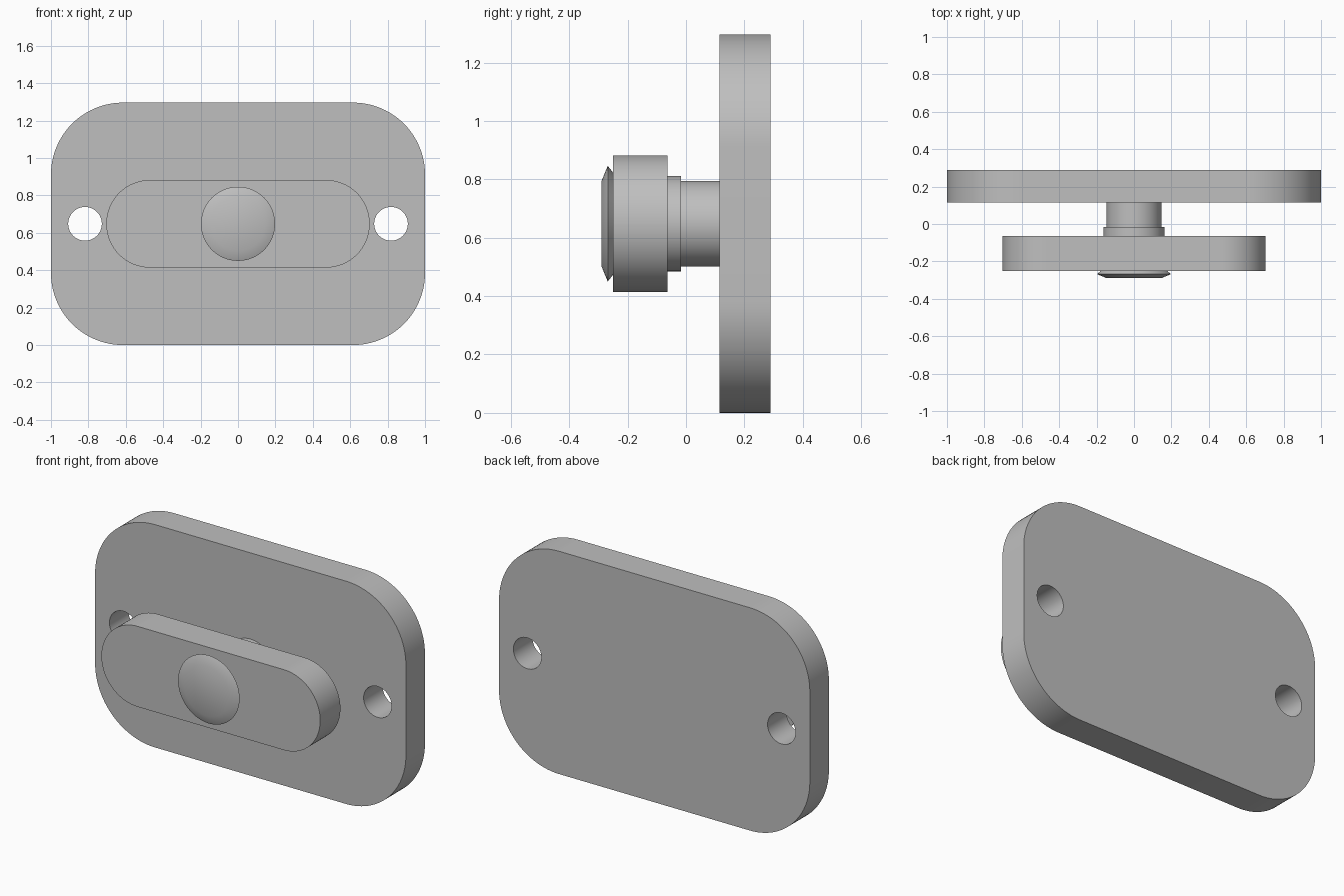
import bpy, bmesh
from math import sin, cos, pi, radians

if "Cube" in bpy.data.objects:
    bpy.data.objects.remove(bpy.data.objects["Cube"])

grey = bpy.data.materials.new("light grey")
grey.use_nodes = True
colour = (0.52, 0.52, 0.52, 1)
grey.diffuse_color = colour
grey.node_tree.nodes["Principled BSDF"].inputs["Base Color"].default_value = colour

MID = 0.648  # height of the common axis


def finish(obj):
    """Weld seams, fix normals, smooth the curved walls and colour the part."""
    bm = bmesh.new()
    bm.from_mesh(obj.data)
    bmesh.ops.remove_doubles(bm, verts=bm.verts, dist=0.0001)
    bmesh.ops.recalc_face_normals(bm, faces=bm.faces)
    bm.to_mesh(obj.data)
    bm.free()
    obj.data.materials.clear()
    obj.data.materials.append(grey)
    bpy.ops.object.select_all(action="DESELECT")
    obj.select_set(True)
    bpy.context.view_layer.objects.active = obj
    bpy.ops.object.shade_smooth_by_angle(angle=radians(25))


def rounded_outline(half_w, half_h, r, cx=0, steps=24):
    """Rounded rectangle; equal sizes and radius give a circle."""
    points = []
    for corner, (sx, sy) in enumerate([(1, 1), (-1, 1), (-1, -1), (1, -1)]):
        for i in range(steps + 1):
            a = (corner + i / steps) * pi / 2
            p = (cx + sx * (half_w - r) + r * cos(a), sy * (half_h - r) + r * sin(a))
            if not points or abs(p[0] - points[-1][0]) + abs(p[1] - points[-1][1]) > 1e-5:
                points.append(p)
    if abs(points[0][0] - points[-1][0]) + abs(points[0][1] - points[-1][1]) < 1e-5:
        points.pop()
    return points


def slab(name, outlines, front, back):
    """Extrude outlines from front to back; inner outlines become holes."""
    curve = bpy.data.curves.new(name, "CURVE")
    curve.dimensions = "2D"
    curve.fill_mode = "BOTH"
    curve.extrude = (back - front) / 2
    for outline in outlines:
        spline = curve.splines.new("POLY")
        spline.points.add(len(outline) - 1)
        for point, (x, y) in zip(spline.points, outline):
            point.co = (x, y, 0, 1)
        spline.use_cyclic_u = True
    obj = bpy.data.objects.new(name, curve)
    bpy.context.collection.objects.link(obj)
    obj.location = (0, (front + back) / 2, MID)
    obj.rotation_euler.x = pi / 2
    bpy.ops.object.select_all(action="DESELECT")
    obj.select_set(True)
    bpy.context.view_layer.objects.active = obj
    bpy.ops.object.convert(target="MESH")
    finish(bpy.context.object)


def turned(name, profile, sides=64):
    """Lathe (radius, y) profile around the axis, with closed ends."""
    bm = bmesh.new()
    rings = []
    for r, y in profile:
        rings.append([bm.verts.new((r * cos(2 * pi * i / sides), y, r * sin(2 * pi * i / sides)))
                      for i in range(sides)])
    for a, b in zip(rings, rings[1:]):
        for i in range(sides):
            j = (i + 1) % sides
            bm.faces.new((a[i], a[j], b[j], b[i]))
    bm.faces.new(rings[0])
    bm.faces.new(rings[-1])
    mesh = bpy.data.meshes.new(name)
    bm.to_mesh(mesh)
    bm.free()
    obj = bpy.data.objects.new(name, mesh)
    bpy.context.collection.objects.link(obj)
    obj.location.z = MID
    finish(obj)


# Back plate with two screw holes
holes = [rounded_outline(0.09, 0.09, 0.09, cx=side * 0.818, steps=12) for side in (-1, 1)]
slab("back_plate", [rounded_outline(1, MID, 0.385)] + holes, 0.115, 0.29)

# Turning handle
slab("handle", [rounded_outline(0.704, 0.234, 0.233)], -0.25, -0.064)

# Spindle with its wider collar, between plate and handle
turned("spindle", [(0.163, -0.064), (0.163, -0.017), (0.147, -0.017), (0.147, 0.115)])

# Bevelled button on the handle
turned("button", [(0.145, -0.29), (0.198, -0.268), (0.175, -0.25)])
